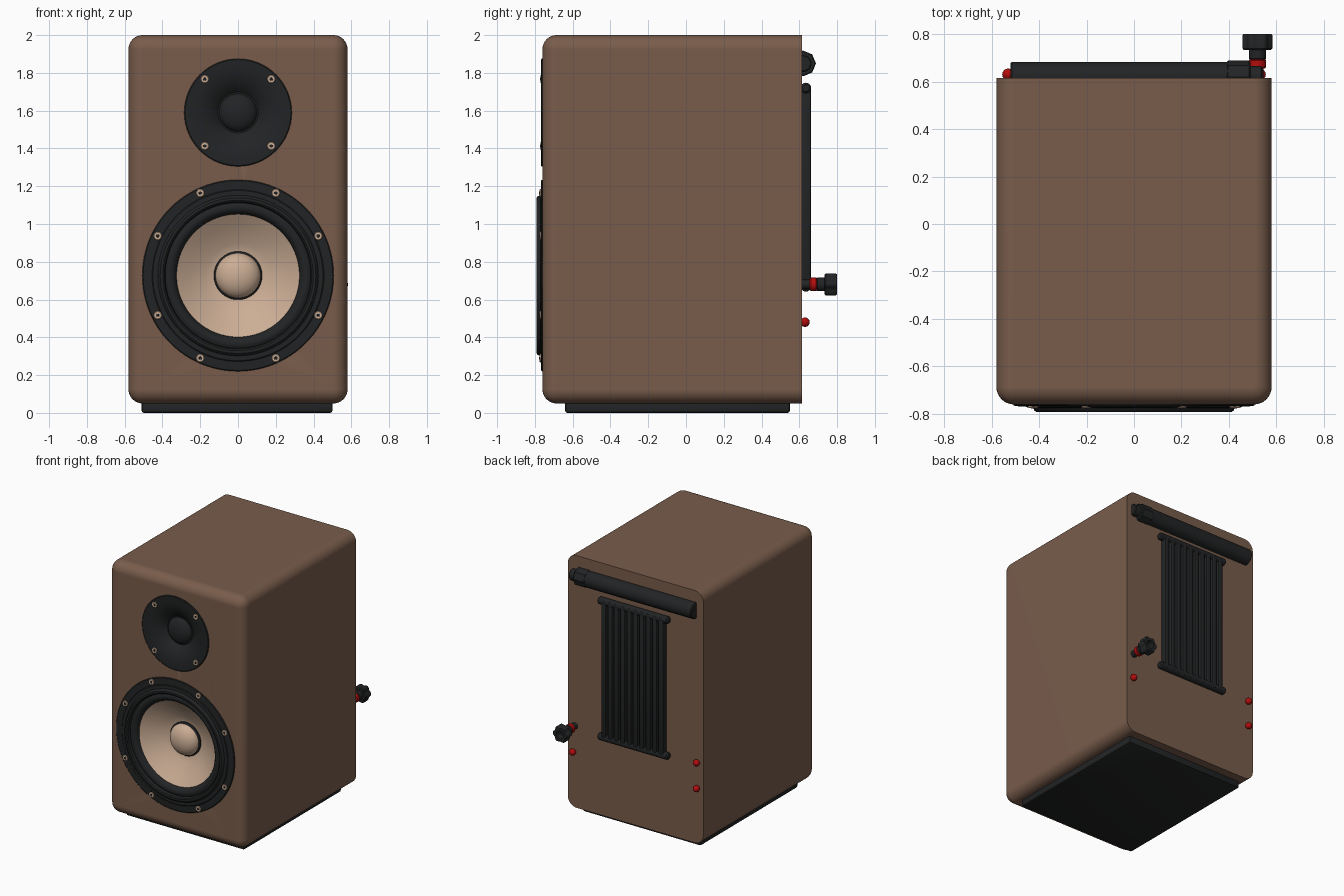
import bpy, bmesh, math
from mathutils import Matrix, Vector

if "Cube" in bpy.data.objects:
    bpy.data.objects.remove(bpy.data.objects["Cube"])


def material(name, rgb):
    m = bpy.data.materials.new(name)
    m.diffuse_color = (*rgb, 1)
    m.use_nodes = True
    m.node_tree.nodes["Principled BSDF"].inputs["Base Color"].default_value = m.diffuse_color
    return m


WOOD = material("brown_cabinet", (0.19, 0.108, 0.071))
BLACK = material("soft_black", (0.016, 0.017, 0.018))
BEIGE = material("beige_cone", (0.60, 0.42, 0.30))
RED = material("red_terminal", (0.45, 0.004, 0.004))


def finish(bm, name, mat, angle=35):
    bmesh.ops.recalc_face_normals(bm, faces=bm.faces)
    me = bpy.data.meshes.new(name)
    bm.to_mesh(me)
    bm.free()
    me.materials.append(mat)
    ob = bpy.data.objects.new(name, me)
    bpy.context.collection.objects.link(ob)
    bpy.ops.object.select_all(action='DESELECT')
    ob.select_set(True)
    bpy.context.view_layer.objects.active = ob
    bpy.ops.object.shade_smooth_by_angle(angle=math.radians(angle))
    return ob


def box(name, lo, hi, mat, bevel=0, segs=2, keep=lambda e: True):
    bm = bmesh.new()
    bmesh.ops.create_cube(bm, size=1)
    for v in bm.verts:
        v.co = Vector([(a + b) / 2 + c * (b - a) for a, b, c in zip(lo, hi, v.co)])
    if bevel:
        bmesh.ops.bevel(bm, geom=[e for e in bm.edges if keep(e)], offset=bevel,
                        segments=segs, profile=0.5, affect='EDGES')
    return finish(bm, name, mat)


def lathe(name, profile, at, mat, axis='Y', n=64, closed=False, lobes=0, angle=35):
    """Spin (radius, position) points round an axis through the point `at`."""
    bm = bmesh.new()
    rings = []
    for r, d in profile:
        ring = []
        for i in range(n):
            a = 2 * math.pi * i / n
            k = r * (1 + (0.1 * math.cos(lobes * a) if lobes and r > 0.05 else 0))
            c, s = k * math.cos(a), k * math.sin(a)
            p = {'Y': (c, d, s), 'X': (d, c, s), 'Z': (c, s, d)}[axis]
            ring.append(bm.verts.new(Vector(p) + Vector(at)))
        rings.append(ring)
    pairs = list(zip(rings, rings[1:])) + ([(rings[-1], rings[0])] if closed else [])
    for p, q in pairs:
        for i in range(n):
            j = (i + 1) % n
            bm.faces.new((p[i], p[j], q[j], q[i]))
    bmesh.ops.remove_doubles(bm, verts=bm.verts, dist=1e-5)
    return finish(bm, name, mat, angle)


def rod(name, r, a, b, at, mat, axis='Y', n=24, soft=0.006):
    return lathe(name, [(0, a), (r - soft, a), (r, a + soft), (r, b - soft), (r - soft, b), (0, b)],
                 at, mat, axis, n)


FRONT, BACK = -0.76, 0.615
WOOFER, TWEETER = (0, 0, 0.727), (0, 0, 1.59)

# cabinet: every edge rounded except round the flat back
cabinet = box("cabinet", (-0.58, FRONT, 0.05), (0.58, BACK, 2.0), WOOD, 0.075, 8,
              lambda e: any(v.co.y < BACK - 0.01 for v in e.verts))
# driver openings
for r, depth, at in ((0.43, -0.56, WOOFER), (0.25, -0.66, TWEETER)):
    cutter = rod("opening_cutter", r, -0.9, depth, at, WOOD, n=64)
    cutter.hide_render = True
    mod = cabinet.modifiers.new("opening", 'BOOLEAN')
    mod.operation, mod.solver, mod.object = 'DIFFERENCE', 'EXACT', cutter
    bpy.context.view_layer.objects.active = cabinet
    bpy.ops.object.modifier_apply(modifier=mod.name)
    bpy.data.objects.remove(cutter)
cabinet.modifiers.new("even_shading", 'WEIGHTED_NORMAL').keep_sharp = True

# base pad
box("base_pad", (-0.51, -0.64, 0.0), (0.50, 0.55, 0.06), BLACK, 0.012)

# woofer: frame with raised rim and rubber surround, cone, dust cap
lathe("woofer_frame", [(0.507, -0.74), (0.507, -0.763), (0.502, -0.767), (0.455, -0.769),
                       (0.45, -0.773), (0.425, -0.774), (0.42, -0.785), (0.412, -0.791),
                       (0.398, -0.791), (0.39, -0.785), (0.385, -0.765), (0.375, -0.772),
                       (0.36, -0.775), (0.345, -0.77), (0.333, -0.758), (0.325, -0.742),
                       (0.325, -0.72), (0.42, -0.72)], WOOFER, BLACK, closed=True, n=96)
lathe("woofer_cone", [(0.335, -0.735), (0.325, -0.742), (0.27, -0.705), (0.22, -0.675),
                      (0.17, -0.65), (0.125, -0.632), (0.0, -0.632)], WOOFER, BEIGE, n=96)
lathe("cap_ring", [(0.128, -0.63), (0.128, -0.645), (0.118, -0.652), (0.1, -0.63)],
      WOOFER, BLACK, closed=True)
lathe("dust_cap", [(0.12 * math.cos(t * math.pi / 16), -0.645 - 0.075 * math.sin(t * math.pi / 16))
                   for t in range(9)], WOOFER, BEIGE)

# tweeter: shallow horn plate and dome
lathe("tweeter_horn", [(0, -0.67), (0.24, -0.67), (0.24, -0.75), (0.285, -0.75), (0.285, -0.764),
                       (0.28, -0.768), (0.235, -0.767), (0.2, -0.76), (0.16, -0.745),
                       (0.125, -0.722), (0.108, -0.705), (0.0, -0.705)], TWEETER, BLACK)
lathe("tweeter_dome", [(0.1 * math.cos(t * math.pi / 16), -0.705 - 0.05 * math.sin(t * math.pi / 16))
                       for t in range(9)], TWEETER, BLACK)

# screws with a dark socket, mirrored to four quadrants
for centre, y, spots in ((WOOFER, -0.768, ((0.425, 0.21), (0.2, 0.437))),
                         (TWEETER, -0.764, ((0.176, 0.177),))):
    for dx, dz in spots:
        for sx in (-1, 1):
            for sz in (-1, 1):
                at = (sx * dx, y, centre[2] + sz * dz)
                rod("screw", 0.022, -0.007, 0.01, at, BEIGE, n=16, soft=0.003)
                rod("screw_socket", 0.009, -0.009, 0.0, at, BLACK, n=6, soft=0.001)

# rear tube along the top, with a collar and end plug
tube = (0, 0.62, 1.85)
rod("rear_tube", 0.063, -0.52, 0.42, tube, BLACK, 'X', 16)
rod("tube_collar", 0.068, 0.39, 0.49, tube, BLACK, 'X', 8)
rod("tube_plug", 0.045, 0.48, 0.54, tube, BLACK, 'X', 16)

# heat sink: backing, fins, end bars
box("heat_sink_plate", (-0.26, 0.60, 0.67), (0.26, 0.63, 1.71), BLACK)
for i in range(10):
    x = -0.245 + i * 0.49 / 9
    box("heat_sink_fin", (x - 0.021, 0.61, 0.65), (x + 0.021, 0.662, 1.74), BLACK, 0.012)
for z in (0.67, 1.72):
    rod("heat_sink_bar", 0.028, -0.30, 0.30, (0, 0.635, z), BLACK, 'X', 16, 0.01)

# terminals: four red posts, one with a clamp knob
for x in (-0.53, 0.53):
    for z in (0.48, 0.68):
        if x > 0 and z > 0.5:
            continue
        lathe("terminal", [(0.025 * math.sin(t * math.pi / 8), 0.63 + 0.025 * math.cos(t * math.pi / 8))
                           for t in range(9)], (x, 0, z), RED, n=16, angle=60)
knob = (0.52, 0, 0.68)
rod("knob_stem", 0.025, 0.60, 0.67, knob, BLACK)
rod("knob_red_ring", 0.036, 0.655, 0.695, knob, RED)
rod("knob_neck", 0.036, 0.69, 0.745, knob, BLACK)
lathe("knob_cap", [(0.052, 0.733), (0.058, 0.74), (0.058, 0.793), (0.054, 0.80), (0.03, 0.80),
                   (0.03, 0.733)], knob, BLACK, n=48, closed=True, lobes=6)
